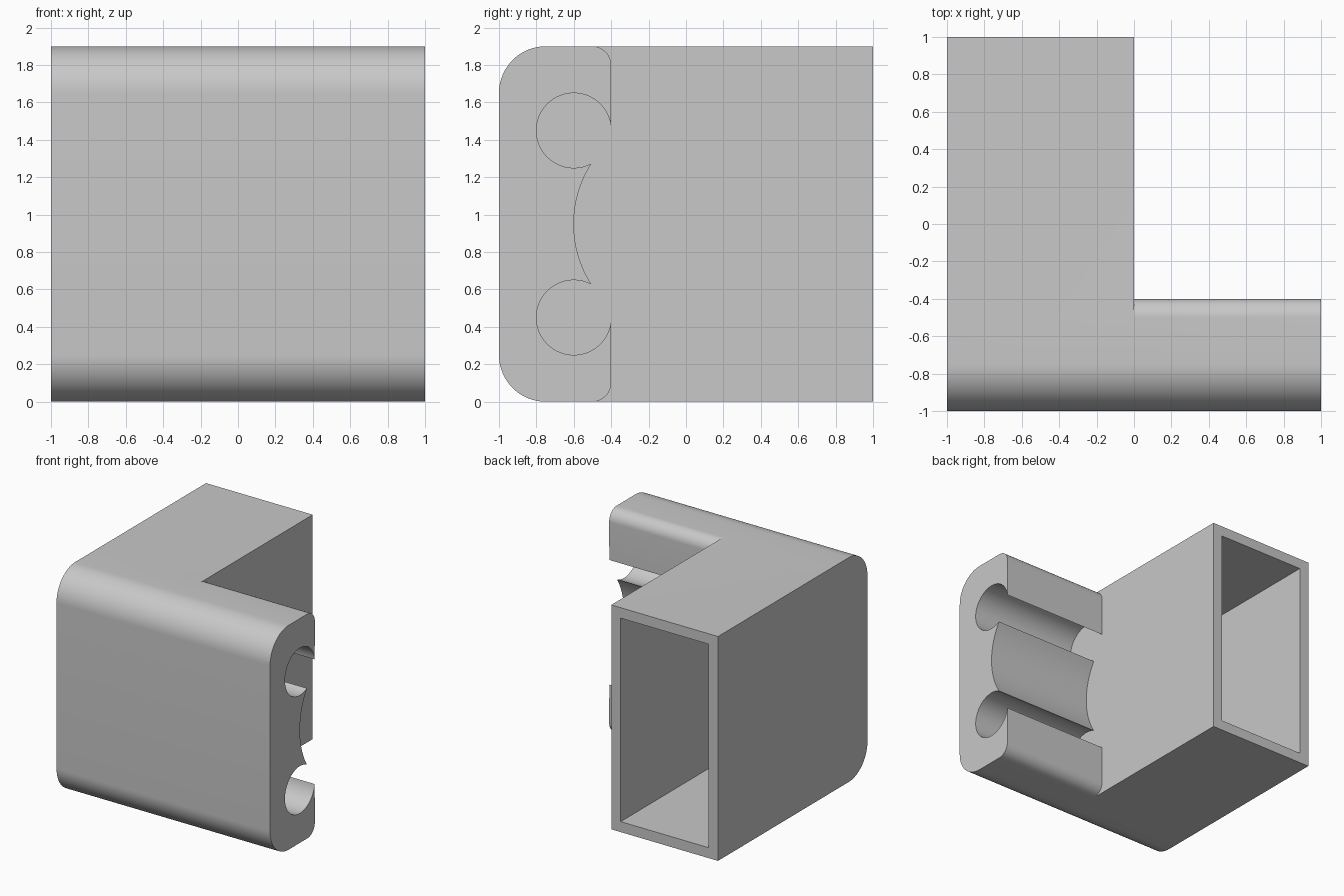
import bpy, bmesh, math

cube = bpy.data.objects.get("Cube")
if cube:
    bpy.data.objects.remove(cube, do_unlink=True)

H, MID, WALL = 1.9, 0.95, 0.125
POCKET_DEPTH = 1.4


def arc(cy, cz, r, a0, a1, n):
    """Points (y, z) along an arc, angles in degrees."""
    angles = [math.radians(a0 + (a1 - a0) * i / n) for i in range(n + 1)]
    return [(cy + r * math.cos(a), cz + r * math.sin(a)) for a in angles]


def flip(points):
    """Mirror about mid height and reverse the order."""
    return [(y, H - z) for y, z in reversed(points)]


# Profile pieces in the y-z plane
shoulder = arc(-0.75, H - 0.25, 0.25, 180, 90, 20) + [(-0.5, H)]
front = flip(shoulder) + shoulder
upper = arc(-0.5, H - 0.1, 0.1, 90, 0, 12) + arc(-0.6, 1.45, 0.2, 8, 298, 56)
saddle = arc(0, MID, 0.6, 147.4, 212.6, 24)[1:-1]
back = upper + saddle + flip(upper)
tail = [(-0.5, H), (1, H), (1, 0), (-0.5, 0)]

bm = bmesh.new()


def ring(x, points):
    return [bm.verts.new((x, y, z)) for y, z in points]


def face(points, x):
    return bm.faces.new(ring(x, points))


def band(points, x0, x1):
    a, b = ring(x0, points), ring(x1, points)
    return [bm.faces.new((a[i], a[i + 1], b[i + 1], b[i])) for i in range(len(a) - 1)]


# Rounded front across the full width, rail at the left, tube at the right
band(front, -1, 0)
band(front, 0, 1)
band(back, 0, 1)
tube_end = band(tail, -1, 0)[1]

# Flat ends, and the tube wall beside the rail
face(front + tail[1:-1], -1)
face(front + back[1:-1], 1)
face(back + tail[2:0:-1], 0)

bmesh.ops.remove_doubles(bm, verts=bm.verts[:], dist=1e-5)
bmesh.ops.recalc_face_normals(bm, faces=bm.faces[:])

# Rectangular pocket in the rear of the tube
bmesh.ops.inset_region(bm, faces=[tube_end], thickness=WALL)
floor = bmesh.ops.extrude_discrete_faces(bm, faces=[tube_end])["faces"][0]
bmesh.ops.translate(bm, verts=floor.verts[:], vec=(0, -POCKET_DEPTH, 0))
bmesh.ops.recalc_face_normals(bm, faces=bm.faces[:])

mesh = bpy.data.meshes.new("corner_bracket")
bm.to_mesh(mesh)
bm.free()

# Plain grey
grey = bpy.data.materials.new("plain grey")
grey.use_nodes = True
color = (0.58, 0.58, 0.58, 1)
grey.diffuse_color = color
grey.node_tree.nodes["Principled BSDF"].inputs["Base Color"].default_value = color
mesh.materials.append(grey)

bracket = bpy.data.objects.new("corner_bracket", mesh)
bpy.context.collection.objects.link(bracket)
bpy.ops.object.select_all(action="DESELECT")
bracket.select_set(True)
bpy.context.view_layer.objects.active = bracket
bpy.ops.object.shade_smooth_by_angle(angle=math.radians(30))
